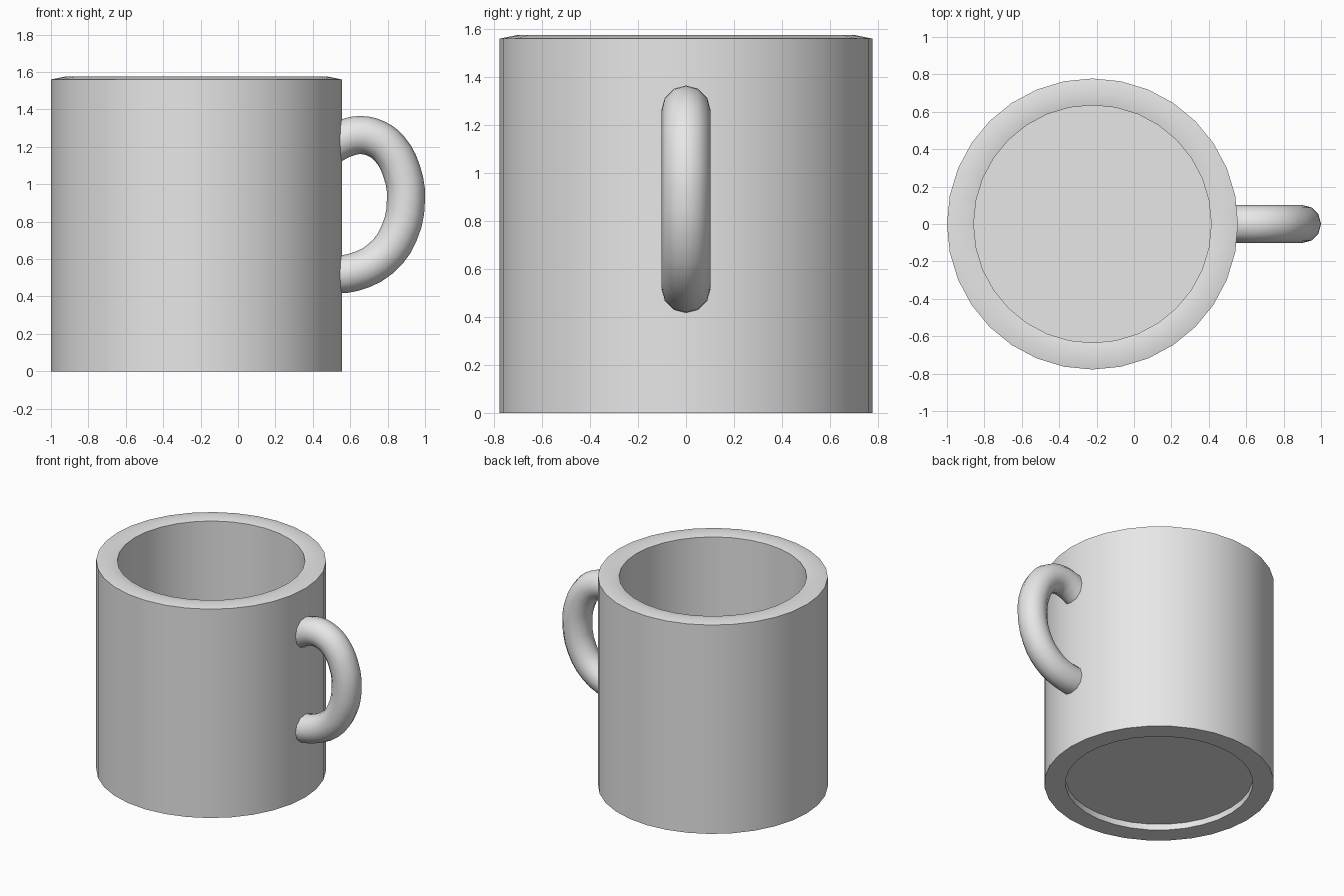
import bpy
import bmesh
import math

SIDES = 32
CENTRE_X = -0.222
OUTER, INNER = 0.778, 0.635

default_cube = bpy.data.objects.get("Cube")
if default_cube:
    bpy.data.objects.remove(default_cube, do_unlink=True)

# One plain glaze for the whole mug
glaze = bpy.data.materials.new("grey_glaze")
glaze.use_nodes = True
colour = (0.8, 0.8, 0.8, 1)
glaze.diffuse_color = colour
glaze.node_tree.nodes["Principled BSDF"].inputs["Base Color"].default_value = colour


def activate(obj):
    bpy.ops.object.select_all(action="DESELECT")
    obj.select_set(True)
    bpy.context.view_layer.objects.active = obj


def lathe(name, profile, sides):
    """Turn a (radius, height) profile round the z axis."""
    bm = bmesh.new()
    points = [bm.verts.new((r, 0, z)) for r, z in profile]
    edges = [bm.edges.new(pair) for pair in zip(points, points[1:])]
    bmesh.ops.spin(bm, geom=points + edges, axis=(0, 0, 1), cent=(0, 0, 0),
                   angle=math.tau, steps=sides, use_duplicate=False)
    bmesh.ops.remove_doubles(bm, verts=bm.verts[:], dist=0.0005)
    bmesh.ops.recalc_face_normals(bm, faces=bm.faces[:])
    mesh = bpy.data.meshes.new(name)
    bm.to_mesh(mesh)
    bm.free()
    obj = bpy.data.objects.new(name, mesh)
    bpy.context.collection.objects.link(obj)
    return obj


# Mug body: recessed base, straight wall, crowned rim, hollow inside
body = lathe("mug_body", [
    (0, 0.045), (INNER, 0.045), (INNER, 0), (OUTER, 0),
    (OUTER, 1.56), (0.705, 1.575), (INNER, 1.56),
    (INNER, 0.09), (0, 0.09)], SIDES)
body.location.x = CENTRE_X

# Handle: round tube swept along an ear-shaped path, ends sunk in the wall
path = [(0.5, 0.515), (0.62, 0.53), (0.76, 0.6), (0.86, 0.735), (0.898, 0.92),
        (0.875, 1.07), (0.81, 1.19), (0.74, 1.243), (0.655, 1.263),
        (0.57, 1.245), (0.5, 1.21)]
curve = bpy.data.curves.new("handle", "CURVE")
curve.dimensions = "3D"
curve.bevel_depth = 0.102
curve.bevel_resolution = 4
curve.resolution_u = 3
curve.use_fill_caps = True
spline = curve.splines.new("BEZIER")
spline.bezier_points.add(len(path) - 1)
for point, (x, z) in zip(spline.bezier_points, path):
    point.co = (x, 0, z)
    point.handle_left_type = point.handle_right_type = "AUTO"
handle = bpy.data.objects.new("handle", curve)
bpy.context.collection.objects.link(handle)
activate(handle)
bpy.ops.object.convert(target="MESH")
handle = bpy.context.object

for part, angle in ((body, 30), (handle, 50)):
    part.data.materials.clear()
    part.data.materials.append(glaze)
    activate(part)
    bpy.ops.object.shade_smooth_by_angle(angle=math.radians(angle))
